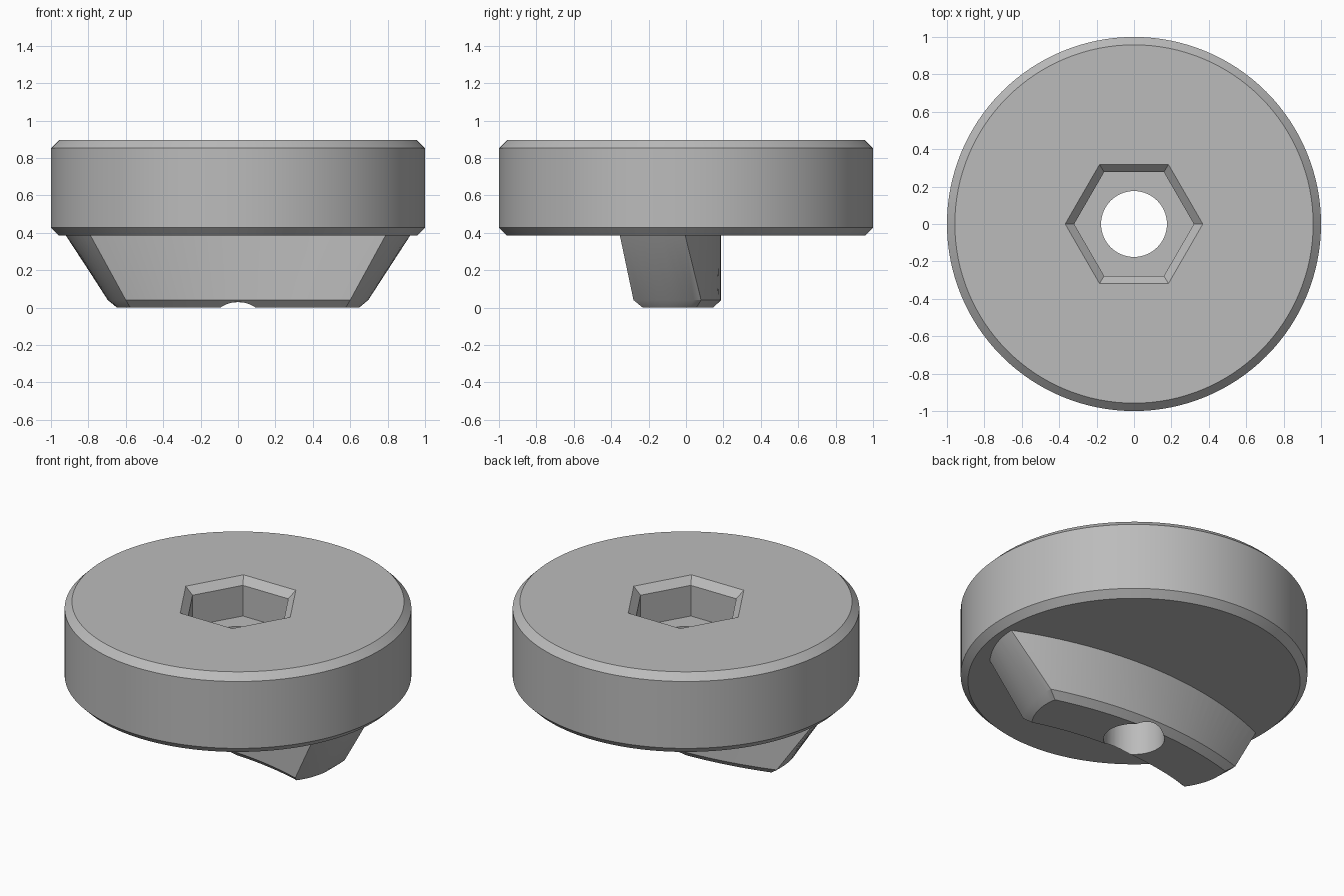
import bpy, bmesh, math

cube = bpy.data.objects.get("Cube")
if cube:
    bpy.data.objects.remove(cube, do_unlink=True)

grey = bpy.data.materials.new("plain_grey")
grey.use_nodes = True
colour = (0.5, 0.5, 0.5, 1)
grey.diffuse_color = colour
grey.node_tree.nodes["Principled BSDF"].inputs["Base Color"].default_value = colour


def loft(name, rings):
    """Closed solid through rings of equal point count, listed bottom to top."""
    bm = bmesh.new()
    loops = [[bm.verts.new(p) for p in ring] for ring in rings]
    n = len(loops[0])
    for low, high in zip(loops, loops[1:]):
        for i in range(n):
            j = (i + 1) % n
            bm.faces.new((low[i], low[j], high[j], high[i]))
    bm.faces.new(loops[0][::-1])
    bm.faces.new(loops[-1])
    bmesh.ops.recalc_face_normals(bm, faces=bm.faces)
    mesh = bpy.data.meshes.new(name)
    bm.to_mesh(mesh)
    bm.free()
    mesh.materials.append(grey)
    obj = bpy.data.objects.new(name, mesh)
    bpy.context.collection.objects.link(obj)
    return obj


def turned(name, profile, sides):
    """Solid of revolution from (radius, height) pairs."""
    steps = [math.tau * i / sides for i in range(sides)]
    return loft(name, [[(r * math.cos(a), r * math.sin(a), z) for a in steps]
                       for r, z in profile])


def combine(target, other, operation):
    mod = target.modifiers.new(operation.lower(), "BOOLEAN")
    mod.operation = operation
    mod.solver = "EXACT"
    mod.object = other
    bpy.context.view_layer.objects.active = target
    bpy.ops.object.modifier_apply(modifier=mod.name)
    bpy.data.objects.remove(other, do_unlink=True)


BOTTOM, TOP, BEVEL = 0.385, 0.895, 0.042
OUTER, INNER = 2.32, 1.947      # radii of the curved blade, in plan
CENTRE_Y = 0.187 - OUTER


def blade_ring(z, half_angle, inset):
    """Arc-shaped outline with slightly bulging ends."""
    r_out, r_in = OUTER - inset, INNER + inset
    polar = []
    arc, cap = 32, 10
    for i in range(arc):
        polar.append((r_out, half_angle * (1 - 2 * i / arc)))
    ends = []
    for i in range(cap):
        t = i / cap
        ends.append((r_out + (r_in - r_out) * t,
                     half_angle + 0.009 * t + 0.056 * t * (1 - t)))
    polar += [(r, -a) for r, a in ends]
    inner_angle = half_angle + 0.009
    for i in range(arc):
        polar.append((r_in, inner_angle * (2 * i / arc - 1)))
    polar += [(r_in, inner_angle)] + ends[:0:-1]
    return [(r * math.sin(a), CENTRE_Y + r * math.cos(a), z) for r, a in polar]


# Round head with bevelled rims
body = turned("round_head_with_blade", [
    (1 - BEVEL, BOTTOM), (1, BOTTOM + BEVEL), (1, TOP - BEVEL), (1 - BEVEL, TOP)], 128)

# Curved tapering blade underneath, running a little way into the head
top_angle, low_angle = 0.408, 0.304
slope = (top_angle - low_angle) / (BOTTOM - 0.04)
blade = loft("curved_blade", [
    blade_ring(0, 0.285, 0.04),
    blade_ring(0.04, low_angle, 0),
    blade_ring(BOTTOM + 0.02, top_angle + slope * 0.02, 0)])
combine(body, blade, "UNION")

# Hexagonal socket with a bevelled mouth
socket = turned("socket_cutter", [
    (0.32, 0.655), (0.32, TOP - 0.045), (0.368, TOP), (0.40, TOP + 0.03)], 6)
combine(body, socket, "DIFFERENCE")

# Bore through the middle
bore = turned("bore_cutter", [(0.176, -0.1), (0.176, 1)], 64)
combine(body, bore, "DIFFERENCE")

bpy.ops.object.select_all(action="DESELECT")
body.select_set(True)
bpy.context.view_layer.objects.active = body
bpy.ops.object.shade_smooth_by_angle(angle=math.radians(20))
